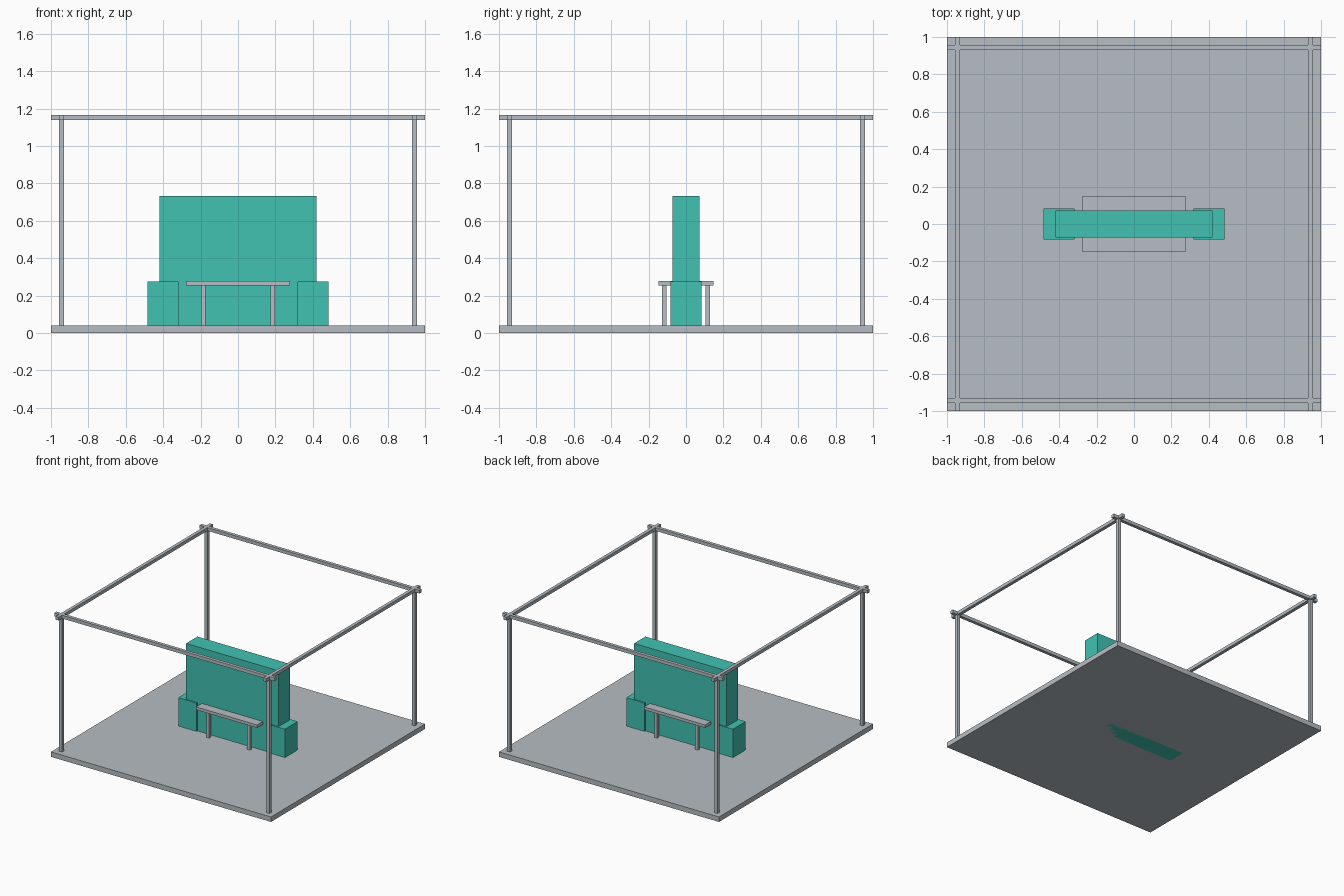
import bpy

if "Cube" in bpy.data.objects:
    bpy.data.objects.remove(bpy.data.objects["Cube"])


def material(name, rgb):
    m = bpy.data.materials.new(name)
    m.diffuse_color = (*rgb, 1)
    m.use_nodes = True
    m.node_tree.nodes["Principled BSDF"].inputs["Base Color"].default_value = m.diffuse_color
    return m


grey = material("light_grey", (0.47, 0.515, 0.546))
teal = material("teal", (0.053, 0.54, 0.45))


def box(name, x, y, z, mat):
    """Box from (min, max) ranges on each axis."""
    verts = [(a, b, c) for c in z for b in y for a in x]
    faces = [(0, 2, 3, 1), (4, 5, 7, 6), (0, 1, 5, 4),
             (2, 6, 7, 3), (0, 4, 6, 2), (1, 3, 7, 5)]
    me = bpy.data.meshes.new(name)
    me.from_pydata(verts, [], faces)
    me.materials.append(mat)
    ob = bpy.data.objects.new(name, me)
    bpy.context.collection.objects.link(ob)
    return ob


def around(c, half):
    return (c - half, c + half)


FLOOR = 0.041
P, H = 0.943, 0.0135   # post centre and half width

# Floor slab
box("floor", (-1, 1), (-1, 1), (0, FLOOR), grey)

# Corner posts and crossing top beams
for sx in (-1, 1):
    for sy in (-1, 1):
        box("corner_post", around(sx * P, H), around(sy * P, H), (FLOOR, 1.14), grey)
for s in (-1, 1):
    box("beam_lengthwise", (-1, 1), around(s * P, H), (1.139, 1.166), grey)
    box("beam_crosswise", around(s * P, H), (-1, 1), (1.139, 1.166), grey)

# Central wall with a plinth block at each end
box("wall_panel", (-0.42, 0.42), (-0.073, 0.073), (0, 0.733), teal)
for s in (-1, 1):
    box("end_block", around(s * 0.402, 0.083), (-0.083, 0.083), (FLOOR, 0.274), teal)

# Bench running through the wall, with legs on both sides
box("bench_seat", (-0.277, 0.277), (-0.148, 0.148), (0.254, 0.278), grey)
for sx in (-1, 1):
    for sy in (-1, 1):
        box("bench_leg", around(sx * 0.185, 0.012), around(sy * 0.115, 0.012),
            (FLOOR, 0.254), grey)
